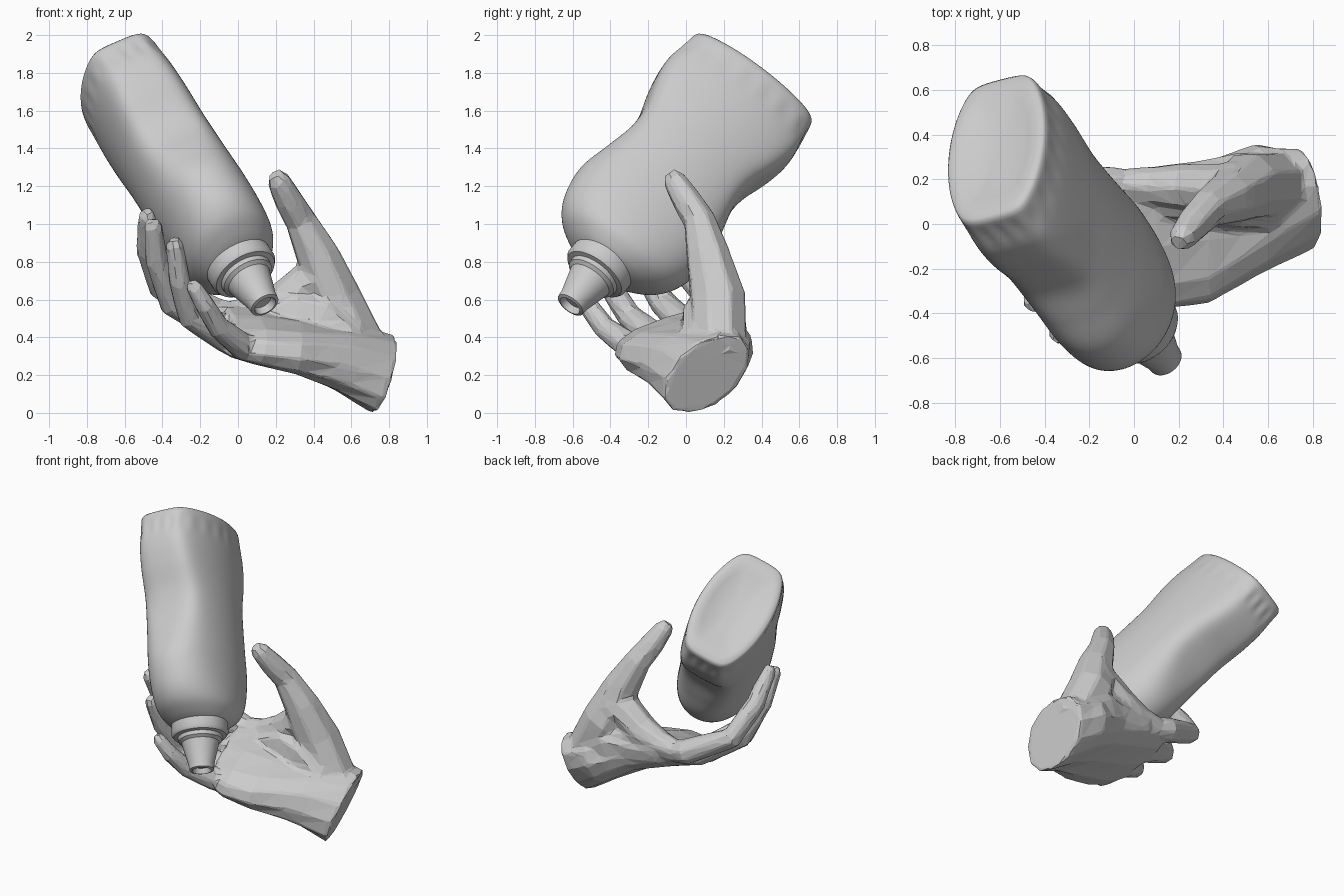
import bpy, bmesh, math
from mathutils import Vector, Matrix

# bottle frame: local x = wide side, y = thickness, z = from base towards nozzle
A = Vector((0.445, -0.556, -0.708)).normalized()
W = Vector((0.05, 0.80, -0.60))
W = (W - A * W.dot(A)).normalized()
N = A.cross(W)
FRAME = Matrix.Translation((-0.615, 0.335, 1.735)) @ Matrix((W, N, A)).transposed().to_4x4()


def loft(bm, rings):
    """Skin a list of point rings and close both ends."""
    vr = [[bm.verts.new(p) for p in r] for r in rings]
    n = len(vr[0])
    for a, b in zip(vr, vr[1:]):
        for i in range(n):
            j = (i + 1) % n
            bm.faces.new((a[i], a[j], b[j], b[i]))
    bm.faces.new(vr[0][::-1])
    bm.faces.new(vr[-1])


def finish(bm, name, matrix=None):
    bmesh.ops.recalc_face_normals(bm, faces=bm.faces)
    me = bpy.data.meshes.new(name)
    bm.to_mesh(me)
    bm.free()
    if matrix:
        me.transform(matrix)
    ob = bpy.data.objects.new(name, me)
    bpy.context.collection.objects.link(ob)
    return ob


def smooth(ob, deg):
    bpy.ops.object.select_all(action='DESELECT')
    ob.select_set(True)
    bpy.context.view_layer.objects.active = ob
    bpy.ops.object.shade_smooth_by_angle(angle=math.radians(deg))


def catmull(pts, steps):
    out = []
    for i in range(len(pts) - 1):
        p = [pts[max(i - 1, 0)], pts[i], pts[i + 1], pts[min(i + 2, len(pts) - 1)]]
        for k in range(steps):
            t = k / steps
            out.append([0.5 * (2 * b + (c - a) * t + (2 * a - 5 * b + 4 * c - d) * t * t
                               + (3 * b - a - 3 * c + d) * t ** 3) for a, b, c, d in zip(*p)])
    return out + [list(pts[-1])]


# ---- bottle body: (distance, half width, half thickness, corner power, lens amount)
stations = [(0.02, 0.395, 0.245, 16, 0.70), (0.20, 0.42, 0.25, 14, 0.66), (0.35, 0.40, 0.252, 12, 0.60),
            (0.52, 0.353, 0.254, 10, 0.56), (0.66, 0.346, 0.256, 10, 0.56), (0.82, 0.382, 0.258, 8, 0.68),
            (1.00, 0.420, 0.26, 6, 0.80), (1.17, 0.395, 0.258, 5, 0.86), (1.28, 0.335, 0.245, 4, 0.92),
            (1.35, 0.24, 0.20, 4, 0.97), (1.39, 0.15, 0.15, 4, 1.0)]
SEG = 128


def section(s, w, n, k, c, scale=1.0):
    ring = []
    for i in range(SEG):
        t = 2 * math.pi * i / SEG
        x, y = math.cos(t), math.sin(t)
        c = min(c, 1.0)
        r = scale * (abs(x) ** k * (1 - c ** (k / 2)) + math.hypot(y, x * math.sqrt(c)) ** k) ** (-1 / k)
        if scale == 1.0 and 0.03 < s < 0.16:      # crimped seam near the base
            r *= 1 - 0.018 * (0.5 + 0.5 * math.cos(20 * t)) * math.sin((s - 0.03) / 0.13 * math.pi)
        ring.append((x * w * r - 0.012 * s, y * n * r + 0.012 * s, s))
    return ring


bm = bmesh.new()
base = stations[0][1:]
rings = [section(s, *base, sc) for s, sc in
         ((0.02, 0.1), (0.015, 0.5), (-0.005, 0.68), (-0.014, 0.82), (-0.012, 0.95), (0.0, 0.988))]
rings += [section(*p) for p in catmull(stations, 6)]
loft(bm, rings)
smooth(finish(bm, "bottle_body", FRAME), 50)

# ---- cap collar and nozzle, turned around an axis slightly off the bottle's centre
profile = [(1.32, 0.10), (1.32, 0.17), (1.335, 0.183), (1.43, 0.185), (1.45, 0.172), (1.455, 0.145),
           (1.48, 0.142), (1.495, 0.122), (1.64, 0.084), (1.68, 0.080), (1.686, 0.062), (1.65, 0.05)]
bm = bmesh.new()
loft(bm, [[(r * math.cos(a * math.pi / 24) - 0.025, r * math.sin(a * math.pi / 24) + 0.015, s)
           for a in range(48)] for s, r in profile])
smooth(finish(bm, "cap_nozzle", FRAME), 35)

# ---- hand: lofted palm plus tubes, fused and reduced to flat low-poly faces
bm = bmesh.new()


def oval(c, u, v, n=12, power=0.8):
    c, u, v = Vector(c), Vector(u), Vector(v)
    f = lambda q: math.copysign(abs(q) ** power, q)
    return [c + u * f(math.cos(2 * math.pi * i / n)) + v * f(math.sin(2 * math.pi * i / n)) for i in range(n)]


def tube(pts, n=8, grow=1.0):
    """Limb along (x, y, z, radius) points with a rounded tip."""
    ps = [Vector(p[:3]) for p in pts]
    rs = [p[3] * grow for p in pts]
    d = (ps[-1] - ps[-2]).normalized()
    ps.append(ps[-1] + d * rs[-1] * 0.75)
    rs.append(rs[-1] * 0.6)
    rings = []
    for i, p in enumerate(ps):
        t = (ps[min(i + 1, len(ps) - 1)] - ps[max(i - 1, 0)]).normalized()
        u = t.cross(Vector((0.3, 1, 0.2))).normalized()
        rings.append(oval(p, u * rs[i], t.cross(u) * rs[i], n, 1.0))
    loft(bm, rings)


# palm and wrist
loft(bm, [oval((0.768, 0.11, 0.205), (-0.05, 0.215, 0.03), (0.06, 0.075, 0.21), power=0.95),
          oval((0.56, 0.07, 0.285), (-0.02, 0.29, 0.035), (0.04, 0.03, 0.17)),
          oval((0.32, -0.04, 0.355), (-0.01, 0.318, 0.07), (0.02, -0.02, 0.125)),
          oval((0.09, -0.07, 0.405), (-0.05, 0.31, 0.10), (0.03, -0.03, 0.105)),
          oval((-0.06, -0.06, 0.43), (-0.06, 0.275, 0.105), (0.035, -0.03, 0.08))])
# thumb
tube([(0.68, 0.175, 0.27, 0.15), (0.51, 0.17, 0.60, 0.155), (0.42, 0.115, 0.84, 0.12),
      (0.33, 0.07, 1.02, 0.088), (0.265, 0.0, 1.13, 0.08), (0.215, -0.06, 1.23, 0.064)])
# thumb pad, back of the hand, and the web between thumb and index finger
tube([(0.60, 0.10, 0.36, 0.14), (0.45, 0.13, 0.50, 0.16), (0.30, 0.13, 0.53, 0.14), (0.10, 0.13, 0.46, 0.11)])
tube([(0.66, 0.19, 0.33, 0.14), (0.45, 0.17, 0.46, 0.155), (0.28, 0.16, 0.47, 0.125), (0.08, 0.16, 0.48, 0.10)])
tube([(0.46, 0.145, 0.72, 0.135), (0.35, 0.155, 0.67, 0.115), (0.23, 0.165, 0.58, 0.11),
      (0.08, 0.17, 0.53, 0.09), (-0.06, 0.18, 0.52, 0.07)])
fingers = [
    [(0.05, 0.17, 0.49, 0.06), (-0.12, 0.18, 0.53, 0.08), (-0.41, 0.07, 0.665, 0.067),
     (-0.478, -0.10, 0.86, 0.06), (-0.48, -0.25, 1.04, 0.048)],
    [(0.07, 0.02, 0.42, 0.05), (-0.10, 0.01, 0.45, 0.08), (-0.35, -0.12, 0.58, 0.068),
     (-0.43, -0.255, 0.80, 0.058), (-0.45, -0.35, 0.99, 0.048)],
    [(0.10, -0.13, 0.39, 0.05), (-0.06, -0.16, 0.395, 0.078), (-0.255, -0.30, 0.51, 0.064),
     (-0.31, -0.42, 0.70, 0.056), (-0.335, -0.495, 0.89, 0.046)],
    [(0.18, -0.24, 0.33, 0.05), (0.02, -0.30, 0.355, 0.07), (-0.10, -0.43, 0.45, 0.058),
     (-0.175, -0.52, 0.57, 0.052), (-0.235, -0.555, 0.67, 0.042)]]
for f in fingers:
    tube(f, grow=1.08)
hand = finish(bm, "hand")
m = hand.modifiers.new("fuse", 'REMESH')
m.mode = 'VOXEL'
m.voxel_size = 0.014
m = hand.modifiers.new("soften", 'SMOOTH')
m.factor, m.iterations = 0.5, 8
m = hand.modifiers.new("facet", 'DECIMATE')
m.ratio = 0.04
deps = bpy.context.evaluated_depsgraph_get()
low = bpy.data.meshes.new_from_object(hand.evaluated_get(deps))
hand.modifiers.clear()
hand.data = low
for p in low.polygons:
    p.use_smooth = False
